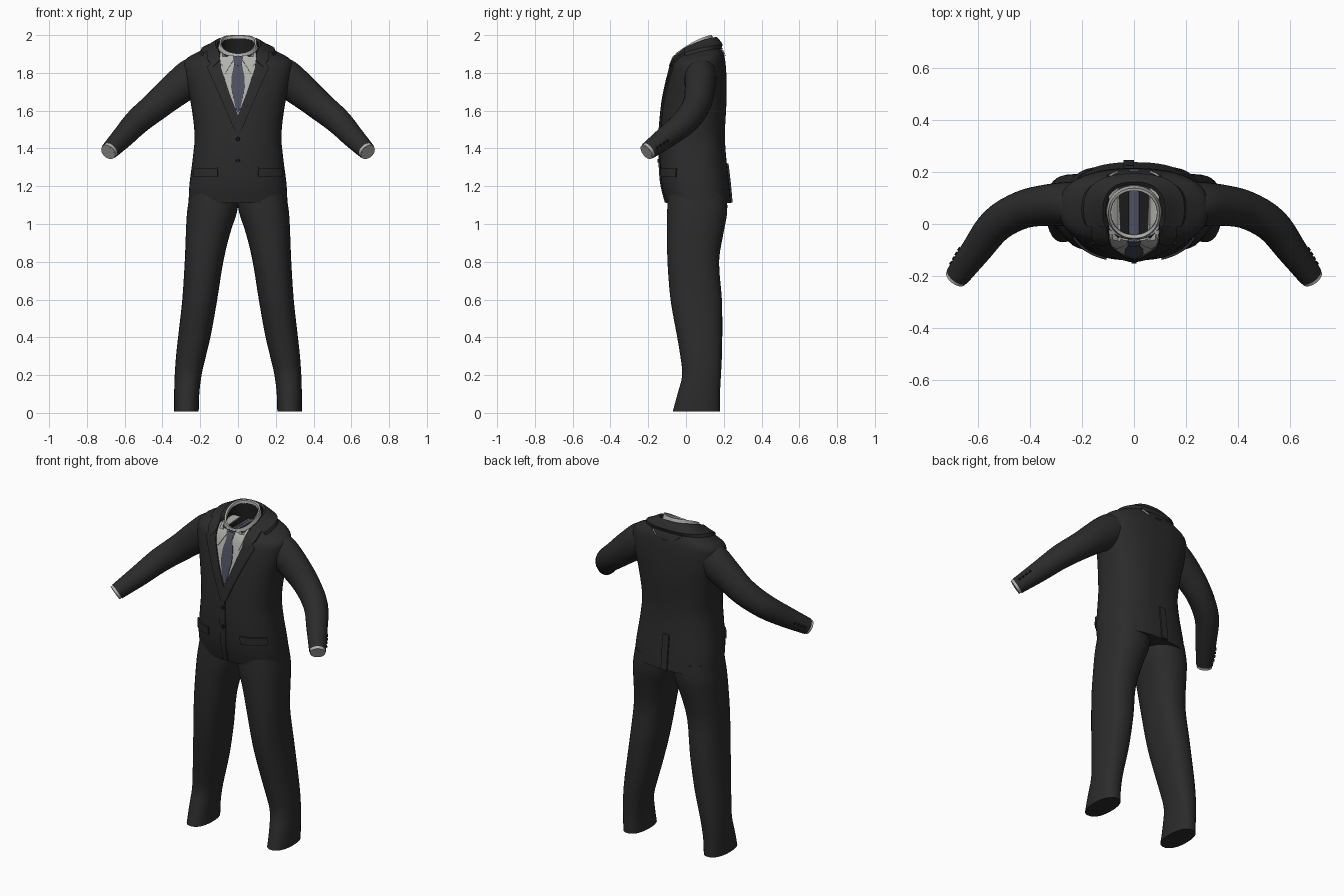
import bpy, bmesh, math
from mathutils import Vector
from mathutils.bvhtree import BVHTree

if "Cube" in bpy.data.objects:
    bpy.data.objects.remove(bpy.data.objects["Cube"])


def material(name, rgb):
    m = bpy.data.materials.new(name)
    m.diffuse_color = (*rgb, 1)
    m.use_nodes = True
    m.node_tree.nodes["Principled BSDF"].inputs["Base Color"].default_value = m.diffuse_color
    return m


SUIT = material("charcoal_suit", (0.024, 0.024, 0.024))
LINING = material("dark_lining", (0.012, 0.012, 0.012))
SHIRT = material("pale_shirt", (0.45, 0.45, 0.43))
TIE = material("slate_tie", (0.075, 0.08, 0.115))
BUTTON = material("black_button", (0.009, 0.009, 0.01))


def finish(name, bm, mat, mirror=False):
    bmesh.ops.recalc_face_normals(bm, faces=bm.faces)
    me = bpy.data.meshes.new(name)
    bm.to_mesh(me)
    bm.free()
    me.materials.append(mat)
    ob = bpy.data.objects.new(name, me)
    bpy.context.collection.objects.link(ob)
    if mirror:
        ob.modifiers.new("mirror", 'MIRROR').use_clip = False
    return ob


def spline(rows, steps):
    """Catmull-Rom through rows of numbers."""
    out = []
    for i in range(len(rows) - 1):
        a, b, c, d = (rows[max(0, min(len(rows) - 1, i + k))] for k in (-1, 0, 1, 2))
        for s in range(steps):
            t = s / steps
            out.append([0.5 * (2 * q + (r - p) * t + (2 * p - 5 * q + 4 * r - u) * t * t
                               + (3 * q - p - 3 * r + u) * t ** 3)
                        for p, q, r, u in zip(a, b, c, d)])
    return out + [list(rows[-1])]


def ring(cx, w, yf, yb, zf, zb, power=2.5, n=56, a0=0.0, a1=360.0, grow=0.0):
    """Superellipse section whose height falls from the back to the front."""
    pts = []
    full = a1 - a0 >= 360
    for i in range(n):
        a = math.radians(a0 + (a1 - a0) * i / (n if full else n - 1))
        c, s = math.cos(a), math.sin(a)
        k = (abs(c) ** power + abs(s) ** power) ** (-1 / power)
        x, v = c * k, s * k
        t = (1 - v) / 2
        pts.append(Vector((cx + (w + grow) * x,
                           (yf + yb) / 2 + ((yb - yf) / 2 + grow) * v,
                           zb - (zb - zf) * t ** 1.5 + grow * 0.8)))
    return pts


def loft(name, rings, mat, closed=True, caps=(False, False), mirror=False):
    bm = bmesh.new()
    vs = [[bm.verts.new(p) for p in r] for r in rings]
    n = len(rings[0])
    for r0, r1 in zip(vs, vs[1:]):
        for j in range(n if closed else n - 1):
            bm.faces.new((r0[j], r0[(j + 1) % n], r1[(j + 1) % n], r1[j]))
    for flag, r in zip(caps, (vs[0], vs[-1])):
        if flag:
            bm.faces.new(r)
    return finish(name, bm, mat, mirror)


# Jacket body: half width, front y, back y, front z, back z
body = spline([
    (.262, -.105, .238, 1.11, 1.11), (.256, -.132, .228, 1.22, 1.22),
    (.238, -.140, .212, 1.36, 1.36), (.230, -.137, .206, 1.48, 1.48),
    (.250, -.122, .214, 1.64, 1.64), (.275, -.104, .215, 1.74, 1.74),
    (.287, -.090, .212, 1.80, 1.82), (.280, -.079, .205, 1.84, 1.88),
    (.220, -.070, .192, 1.865, 1.92), (.145, -.064, .170, 1.878, 1.955),
    (.108, -.057, .150, 1.888, 1.98)], 4)
jacket = loft("jacket_body", [ring(0, *r) for r in body], SUIT, caps=(True, False))
tree = BVHTree.FromPolygons([v.co for v in jacket.data.vertices],
                            [p.vertices[:] for p in jacket.data.polygons])

# Jacket collar wrapping the back of the neck
collar = [ring(0, *r, n=40, a0=-28, a1=208, grow=g) for r, g in
          zip(body[-8:], (0, .013, .014, .014, .014, .014, .013, .012))]
loft("jacket_collar", collar + [ring(0, *body[-1], n=40, a0=-28, a1=208)], SUIT, closed=False)

# Trouser legs: z, inner x, outer x, front y, back y
legs = spline([
    (.008, .208, .338, -.07, .18), (.10, .205, .338, -.045, .18),
    (.20, .193, .335, -.020, .185), (.30, .17, .328, -.030, .19),
    (.42, .142, .315, -.050, .192), (.60, .11, .295, -.082, .19),
    (.80, .078, .282, -.098, .175), (.95, .042, .276, -.100, .198),
    (1.06, .006, .270, -.100, .218), (1.16, -.01, .255, -.095, .215)], 3)
loft("trouser_leg", [ring((a + b) / 2, (b - a) / 2, f, k, z, z, power=2.3, n=36)
                     for z, a, b, f, k in legs], SUIT, caps=(True, True), mirror=True)


def tube(path):
    """Rings round a path of x, y, z, horizontal radius, vertical radius."""
    rings = []
    for i, p in enumerate(path):
        t = Vector(path[min(i + 1, len(path) - 1)][:3]) - Vector(path[max(i - 1, 0)][:3])
        u = t.cross(Vector((0, 0, 1))).normalized()
        v = u.cross(t).normalized()
        rings.append([Vector(p[:3]) + u * p[3] * math.cos(a) + v * p[4] * math.sin(a)
                      for a in (2 * math.pi * k / 28 for k in range(28))])
    return rings


# Sleeves, shirt cuffs and dark openings
arm = spline([
    (.20, .078, 1.800, .085, .095), (.25, .077, 1.772, .085, .100),
    (.33, .073, 1.712, .080, .090), (.43, .055, 1.628, .073, .078),
    (.53, -.002, 1.545, .068, .070), (.605, -.098, 1.465, .059, .060),
    (.68, -.200, 1.388, .047, .047)], 4)
loft("sleeve", tube(arm), SUIT, caps=(True, False), mirror=True)
end = Vector(arm[-1][:3])
out = (end - Vector(arm[-3][:3])).normalized()


def wrist(*stations):
    return tube([(*(end + out * d), r, r) for d, r in stations])


loft("shirt_cuff", wrist((-.03, .043), (.014, .043), (.0145, .036), (-.01, .035)),
     SHIRT, mirror=True)
loft("sleeve_lining", wrist((-.012, .047), (-.008, .036)), LINING, caps=(False, True), mirror=True)

# Shirt collar stand with the dark inside of the neck
loft("shirt_collar", [ring(0, *r, power=2.1) for r in (
    (.106, -.060, .148, 1.865, 1.965), (.098, -.055, .138, 1.903, 2.0),
    (.089, -.042, .128, 1.900, 1.997), (.088, -.040, .127, 1.885, 1.980))], SHIRT)
loft("neck_lining", [ring(0, *r, power=2.1) for r in (
    (.088, -.040, .127, 1.886, 1.982), (.088, -.038, .130, 1.80, 1.82))],
     LINING, caps=(False, True))


def plate(name, outline, mat, height, mirror=True, side=-1):
    """Flat x-z outline laid on the jacket surface as a thin raised panel."""
    bm = bmesh.new()
    bm.faces.new([bm.verts.new((x, 0, z)) for x, z in outline])
    bmesh.ops.triangulate(bm, faces=bm.faces)
    for axis, lo, hi in ((0, -.3, .3), (2, 1.1, 2.0)):
        k = lo
        while k < hi:
            co, no = Vector(), Vector()
            co[axis], no[axis] = k + .0007, 1
            bmesh.ops.bisect_plane(bm, geom=bm.verts[:] + bm.edges[:] + bm.faces[:],
                                   plane_co=co, plane_no=no)
            k += .02
    for v in bm.verts:
        hit = tree.ray_cast(Vector((v.co.x, side, v.co.z)), Vector((0, -side, 0)))[0]
        if hit is None:
            hit = tree.find_nearest(Vector((v.co.x, side * .06, v.co.z)))[0]
        v.co = hit
    ext = bmesh.ops.extrude_face_region(bm, geom=bm.faces[:])['geom']
    for v in [g for g in ext if isinstance(g, bmesh.types.BMVert)]:
        n = tree.find_nearest(v.co)[1]
        if n.dot(v.co - Vector((0, .07, v.co.z - .1))) < 0:
            n = -n
        v.co += n * height
    return finish(name, bm, mat, mirror)


# Shirt front, collar points and tie
plate("shirt_front", [(0, 1.57), (.05, 1.69), (.092, 1.82), (.098, 1.92), (.05, 1.888),
                      (0, 1.88)], SHIRT, .003)
plate("shirt_collar_point", [(.012, 1.884), (.05, 1.89), (.096, 1.925), (.088, 1.85),
                             (.068, 1.795)], SHIRT, .008)
plate("tie_blade", [(0, 1.585), (.012, 1.61), (.036, 1.72), (.034, 1.78), (.018, 1.855),
                    (0, 1.855)], TIE, .007)
plate("tie_knot", [(0, 1.835), (.017, 1.84), (.028, 1.882), (.02, 1.889), (0, 1.889)], TIE, .0095)

# Notched lapels and collar leaves
plate("lapel", [(-.012, 1.47), (.02, 1.50), (.092, 1.67), (.163, 1.828), (.126, 1.815),
                (.118, 1.85), (.098, 1.90), (.088, 1.82), (.048, 1.70), (0, 1.575)], SUIT, .0095)
plate("collar_leaf", [(.094, 1.925), (.098, 1.86), (.131, 1.828), (.16, 1.868), (.16, 1.9),
                      (.125, 1.925)], SUIT, .012)

# Front overlap, pocket flaps and back vent
plate("front_overlap", [(-.022, 1.49), (.012, 1.49), (.016, 1.3), (.008, 1.115),
                        (-.022, 1.115)], SUIT, .006, mirror=False)
plate("pocket_flap", [(.105, 1.298), (.228, 1.293), (.23, 1.248), (.107, 1.252)], SUIT, .009)
plate("back_vent", [(0, 1.113), (0, 1.32), (-.04, 1.32), (-.04, 1.113)], SUIT, .009,
      mirror=False, side=1)


def button(name, pos, normal, r, mirror=False):
    bm = bmesh.new()
    bmesh.ops.create_cone(bm, cap_ends=True, segments=14, radius1=r, radius2=r * .85, depth=.009)
    bmesh.ops.rotate(bm, verts=bm.verts, cent=(0, 0, 0),
                     matrix=Vector((0, 0, 1)).rotation_difference(normal).to_matrix())
    bmesh.ops.translate(bm, verts=bm.verts, vec=pos)
    finish(name, bm, BUTTON, mirror)


# Front buttons and sleeve buttons
for z in (1.45, 1.335):
    p = tree.ray_cast(Vector((0, -1, z)), Vector((0, 1, 0)))[0]
    button("front_button", p + Vector((0, -.008, 0)), Vector((0, -1, 0)), .011)
outer = -out.cross(Vector((0, 0, 1))).normalized()
for k in range(4):
    d = .03 + k * .024
    button("sleeve_button", end - out * d + outer * (.047 + d * .09), outer, .0085, True)

# Smooth cloth, sharp edges kept
for ob in bpy.context.scene.objects:
    ob.select_set(True)
    bpy.context.view_layer.objects.active = ob
bpy.ops.object.shade_smooth_by_angle(angle=math.radians(42))
